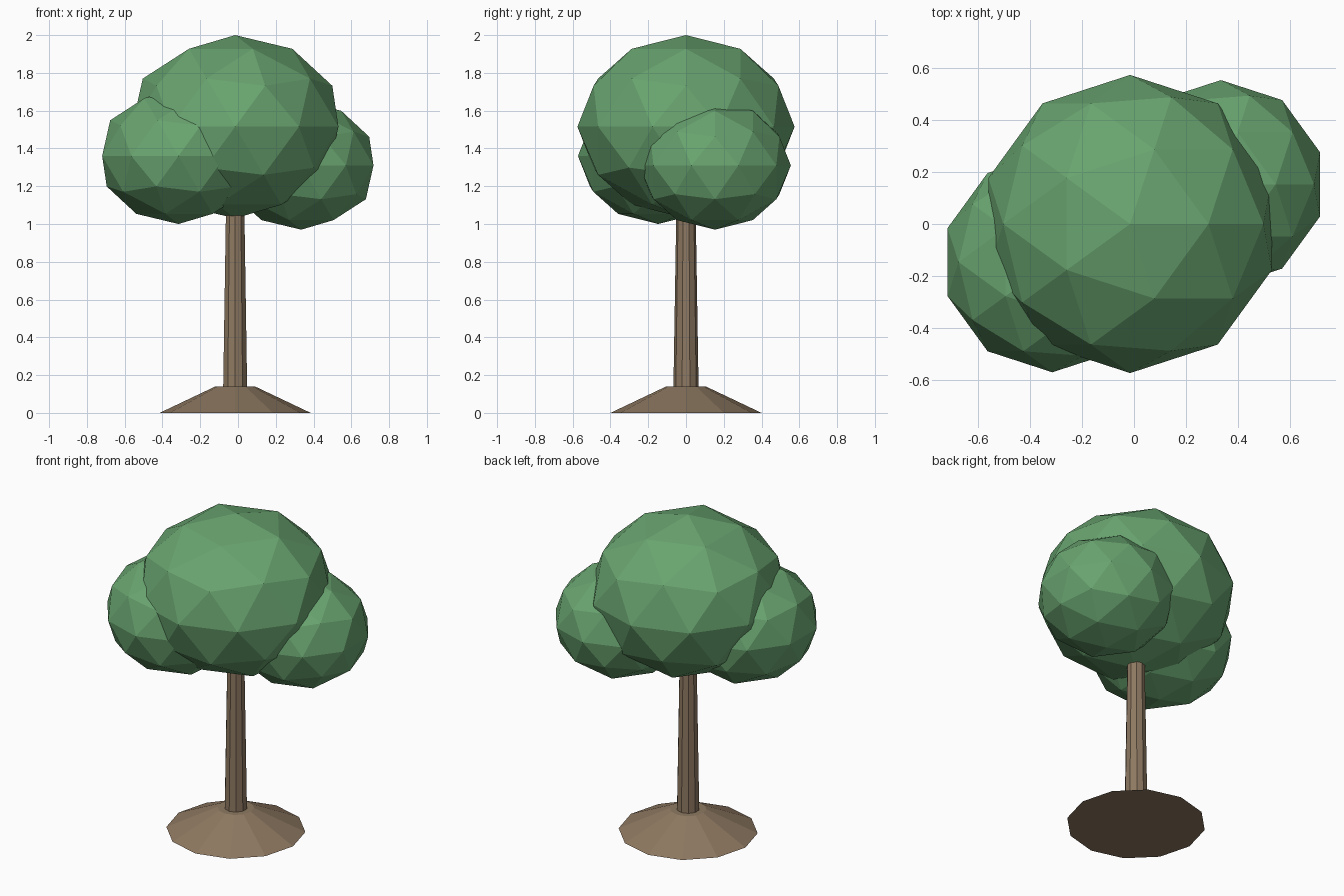
import bpy

if "Cube" in bpy.data.objects:
    bpy.data.objects.remove(bpy.data.objects["Cube"])

CX = -0.015  # trunk axis


def material(name, color):
    m = bpy.data.materials.new(name)
    m.diffuse_color = color
    m.use_nodes = True
    m.node_tree.nodes["Principled BSDF"].inputs["Base Color"].default_value = m.diffuse_color
    return m


bark = material("bark", (0.27, 0.19, 0.12, 1))
leaf = material("leaf", (0.14, 0.37, 0.16, 1))


def frustum(name, sides, r1, r2, z1, z2):
    bpy.ops.mesh.primitive_cone_add(vertices=sides, radius1=r1, radius2=r2,
                                    depth=z2 - z1, location=(CX, 0, (z1 + z2) / 2))
    ob = bpy.context.object
    ob.name = name
    ob.data.materials.append(bark)


def foliage(name, center, radius, height):
    bpy.ops.mesh.primitive_ico_sphere_add(subdivisions=2, radius=1, location=center)
    ob = bpy.context.object
    ob.name = name
    ob.scale = (radius, radius, height)
    bpy.ops.object.transform_apply(location=False, rotation=False, scale=True)
    ob.data.materials.append(leaf)


# Root mound and trunk
frustum("root_mound", 12, 0.40, 0.105, 0.0, 0.14)
frustum("trunk", 10, 0.068, 0.05, 0.05, 1.15)

# Leaf clumps
foliage("main_foliage", (CX, 0, 1.515), 0.575, 0.485)
foliage("left_foliage", (-0.315, -0.147, 1.36), 0.425, 0.36)
foliage("right_foliage", (0.335, 0.153, 1.31), 0.402, 0.34)
